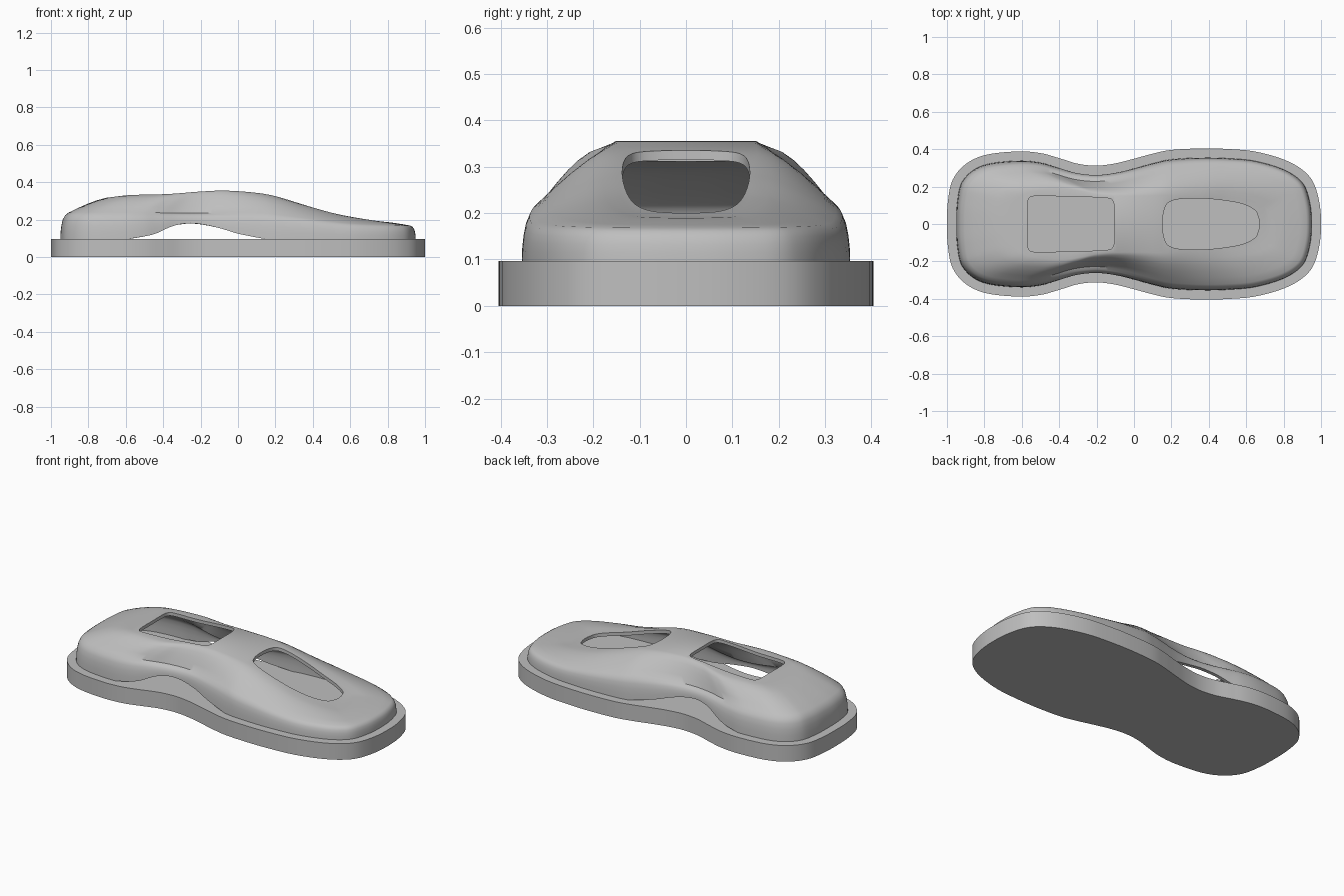
import bpy, bmesh
from mathutils import Vector

if "Cube" in bpy.data.objects:
    bpy.data.objects.remove(bpy.data.objects["Cube"])

grey = bpy.data.materials.new("plain grey")
grey.use_nodes = True
colour = (0.52, 0.52, 0.52, 1)
grey.diffuse_color = colour
grey.node_tree.nodes["Principled BSDF"].inputs["Base Color"].default_value = colour


def hermite(keys, x):
    """Smooth curve through (x, value) keys, clamped at both ends."""
    if x <= keys[0][0]:
        return keys[0][1]
    if x >= keys[-1][0]:
        return keys[-1][1]
    i = next(k for k in range(len(keys) - 1) if x <= keys[k + 1][0])

    def slope(k):
        a, b = keys[max(k - 1, 0)], keys[min(k + 1, len(keys) - 1)]
        return (b[1] - a[1]) / (b[0] - a[0])
    (xa, va), (xb, vb) = keys[i], keys[i + 1]
    d = xb - xa
    t = (x - xa) / d
    s = t * t * (3 - 2 * t)
    return va + (vb - va) * s + d * t * (1 - t) * ((1 - t) * slope(i) - t * slope(i + 1))


def closed_outline(half, steps):
    """Spline through half an outline (first and last point on y = 0), mirrored across y."""
    pts = [Vector(p) for p in half]
    flip = lambda p: Vector((p.x, -p.y))
    pts = [flip(pts[1])] + pts + [flip(pts[-2])]
    side = []
    for a, b, c, d in zip(pts, pts[1:], pts[2:], pts[3:]):
        for k in range(steps):
            t = k / steps
            side.append((2 * b + (c - a) * t + (2 * a - 5 * b + 4 * c - d) * t ** 2
                         + (3 * b - a - 3 * c + d) * t ** 3) / 2)
    side.append(pts[-2])
    return side + [flip(p) for p in side[-2:0:-1]]


def inward_normals(loop):
    n = len(loop)
    result = []
    for i in range(n):
        t = (loop[(i + 1) % n] - loop[i - 1]).normalized()
        result.append(Vector((t.y, -t.x)))
    return result


def make_object(name, bm):
    bmesh.ops.recalc_face_normals(bm, faces=bm.faces[:])
    mesh = bpy.data.meshes.new(name)
    bm.to_mesh(mesh)
    bm.free()
    mesh.materials.append(grey)
    obj = bpy.data.objects.new(name, mesh)
    bpy.context.collection.objects.link(obj)
    return obj


def prism(name, loop, low, high):
    bm = bmesh.new()
    rings = [[bm.verts.new((p.x, p.y, z)) for p in loop] for z in (low, high)]
    bm.faces.new(rings[0][::-1])
    bm.faces.new(rings[1])
    n = len(loop)
    for i in range(n):
        j = (i + 1) % n
        bm.faces.new((rings[0][i], rings[0][j], rings[1][j], rings[1][i]))
    return make_object(name, bm)


def activate(obj):
    bpy.ops.object.select_all(action='DESELECT')
    obj.select_set(True)
    bpy.context.view_layer.objects.active = obj


# Base slab with a waisted outline
BASE_TOP = 0.097
half = [(-1, 0), (-.995, .12), (-.97, .235), (-.9, .32), (-.79, .37), (-.62, .388), (-.5, .379),
        (-.4, .352), (-.3, .322), (-.2, .312), (-.1, .324), (0, .349), (.1, .376), (.2, .396),
        (.36, .404), (.5, .401), (.65, .387), (.8, .345), (.9, .29), (.96, .22), (.992, .11), (1, 0)]
outline = closed_outline(half, 6)
base = prism("base_slab", outline, 0, BASE_TOP)

# Body shell: rim, rounded wall, shoulder and flat-topped roof
rim_z = [(-.58, BASE_TOP), (-.45, .122), (-.35, .165), (-.27, .18), (-.2, .176),
         (-.1, .155), (0, .125), (.14, BASE_TOP)]
shoulder_z = [(-.95, .238), (-.6, .24), (-.3, .235), (.1, .235), (.3, .215), (.6, .18), (.95, .168)]
shoulder_inset = [(-.95, .045), (-.3, .035), (.95, .028)]
roof_z = [(-.66, .322), (-.58, .331), (-.37, .337), (-.2, .35), (-.07, .355), (.1, .343),
          (.2, .325), (.35, .28), (.5, .235), (.7, .195), (.78, .188)]
roof_width = [(-.95, .55), (-.5, .56), (-.2, .58), (.1, .47), (.4, .41), (.95, .42)]
wall_rows = [(0, 0), (.03, .25), (.12, .5), (.28, .72), (.55, .89), (1, 1)]
rise_rows = [(.2, .29), (.4, .55), (.6, .77), (.8, .93), (1, 1)]

normals = inward_normals(outline)
rim = [p + n * 0.05 for p, n in zip(outline, normals)]
bm = bmesh.new()
rows = [[] for _ in wall_rows + rise_rows]
for p, n in zip(rim, normals):
    low, high = hermite(rim_z, p.x), hermite(shoulder_z, p.x)
    shoulder = p + n * hermite(shoulder_inset, p.x)
    roof = Vector((p.x * 0.73 + 0.04, p.y * hermite(roof_width, p.x)))
    top = hermite(roof_z, roof.x)
    for k, (f, g) in enumerate(wall_rows):
        rows[k].append(bm.verts.new((*p.lerp(shoulder, f), low + (high - low) * g)))
    for k, (f, g) in enumerate(rise_rows, len(wall_rows)):
        rows[k].append(bm.verts.new((*shoulder.lerp(roof, f), high + (top - high) * g)))
count = len(rim)
for a, b in zip(rows, rows[1:]):
    for i in range(count):
        j = (i + 1) % count
        bm.faces.new((a[i], a[j], b[j], b[i]))
crown = rows[-1]
for i in range(count // 2):
    quad = [crown[i], crown[i + 1], crown[-i - 1], crown[-i % count]]
    bm.faces.new(list(dict.fromkeys(quad)))
body = make_object("body_shell", bm)
# Keep the shell facing outward before thickening it
if max(body.data.polygons, key=lambda f: f.center.z).normal.z < 0:
    body.data.flip_normals()

activate(body)
shell = body.modifiers.new("thickness", 'SOLIDIFY')
shell.thickness = 0.02
shell.offset = -1
bpy.ops.object.modifier_apply(modifier=shell.name)

# Rear and front roof openings
rear_half = [(-.57, 0), (-.57, .09), (-.562, .135), (-.53, .149), (-.4, .148), (-.25, .144),
             (-.14, .138), (-.112, .12), (-.105, .08), (-.105, 0)]
front_half = [(.153, 0), (.16, .07), (.185, .115), (.25, .134), (.36, .137), (.48, .126),
              (.58, .107), (.645, .075), (.665, .035), (.67, 0)]
for name, side in (("rear_opening_cutter", rear_half), ("front_opening_cutter", front_half)):
    cutter = prism(name, closed_outline(side, 5), 0.13, 0.5)
    cutter.hide_render = True
    activate(body)
    cut = body.modifiers.new("opening", 'BOOLEAN')
    cut.operation = 'DIFFERENCE'
    cut.solver = 'EXACT'
    cut.object = cutter
    bpy.ops.object.modifier_apply(modifier=cut.name)
    bpy.data.objects.remove(cutter)

# Smooth surfaces with crisp rims
for obj in (base, body):
    activate(obj)
    bpy.ops.object.shade_smooth_by_angle(angle=0.6)
